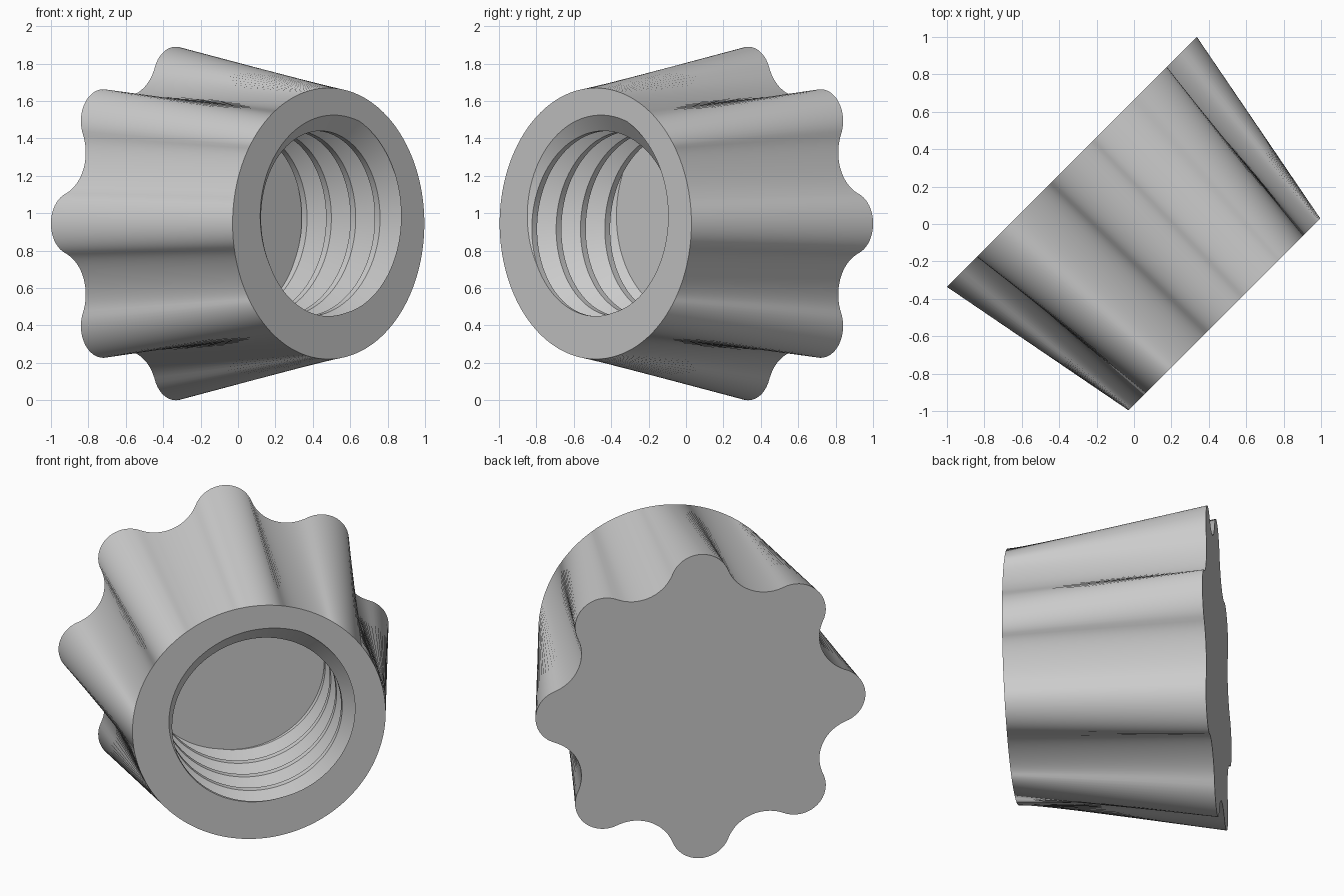
import bpy, bmesh
from math import sin, cos, sqrt, pi, radians, atan2
from mathutils import Vector

cube = bpy.data.objects.get("Cube")
if cube:
    bpy.data.objects.remove(cube)

# Main dimensions
SEGMENTS, LOBES = 320, 8
CENTRE_Z = 0.945
FRONT, BACK = 0.684, -0.47          # positions along the axis
COLLAR_R = 0.725
LOBE_R, LOBE_C = 0.17, 0.775        # convex arc radius and centre distance
VALLEY_R = 0.757                    # smallest radius between lobes
BORE_R, BORE_DEPTH = 0.495, 0.71
PITCH, DEPTH, CREST = 0.184, 0.1, 0.02
START = -0.012

AXIS = Vector((1, -1, 0)).normalized()
SIDE = Vector((1, 1, 0)).normalized()
UP = Vector((0, 0, 1))

# Concave arc tangent to two neighbouring lobes
HALF = pi / LOBES
k = VALLEY_R - LOBE_R
DIP_C = (LOBE_C ** 2 - k ** 2) / (2 * (LOBE_C * cos(HALF) - k))
DIP_R = DIP_C - VALLEY_R
f = LOBE_R / (LOBE_R + DIP_R)
TANGENT = atan2(f * DIP_C * sin(HALF),
                LOBE_C + f * (DIP_C * cos(HALF) - LOBE_C))


def grip_radius(angle):
    """Radius of the fluted outline."""
    phi = abs((angle + HALF) % (2 * HALF) - HALF)
    if phi <= TANGENT:
        return LOBE_C * cos(phi) + sqrt(LOBE_R ** 2 - (LOBE_C * sin(phi)) ** 2)
    psi = HALF - phi
    return DIP_C * cos(psi) - sqrt(DIP_R ** 2 - (DIP_C * sin(psi)) ** 2)


def thread_radius(depth, crest):
    """Radius of the V thread at a depth from the mouth."""
    off = abs((depth - crest + PITCH / 2) % PITCH - PITCH / 2)
    return BORE_R + DEPTH * max(0, off - CREST) / (PITCH / 2 - CREST)


def point(angle, radius, along):
    radial = -cos(angle) * UP - sin(angle) * SIDE
    return AXIS * along + radial * radius + UP * CENTRE_Z


def column(angle):
    """Section from back rim over the collar and down the threaded bore."""
    pts = [point(angle, grip_radius(angle), BACK),
           point(angle, COLLAR_R, FRONT)]
    crest = START + PITCH * angle / (2 * pi)
    depths = [0]
    for turn in range(-2, 6):
        for step in (-CREST, CREST, PITCH / 2):
            depths.append(crest + turn * PITCH + step)
    depths.append(BORE_DEPTH)
    for d in depths:
        d = min(max(d, 0), BORE_DEPTH)
        pts.append(point(angle, thread_radius(d, crest), FRONT - d))
    return pts


# Fluted knob body with threaded blind bore
bm = bmesh.new()
cols = [[bm.verts.new(p) for p in column(2 * pi * i / SEGMENTS)]
        for i in range(SEGMENTS + 1)]
for a, b in zip(cols, cols[1:]):
    for j in range(len(a) - 1):
        bm.faces.new((a[j], b[j], b[j + 1], a[j + 1]))
bm.faces.new([c[0] for c in cols[:-1]])
bm.faces.new([c[-1] for c in cols[:-1]])
bmesh.ops.remove_doubles(bm, verts=bm.verts[:], dist=0.00002)
bmesh.ops.recalc_face_normals(bm, faces=bm.faces[:])

mesh = bpy.data.meshes.new("fluted_knob")
bm.to_mesh(mesh)
bm.free()
knob = bpy.data.objects.new("fluted_knob", mesh)
bpy.context.collection.objects.link(knob)

# Material
grey = bpy.data.materials.new("plain_grey")
grey.use_nodes = True
colour = (0.6, 0.6, 0.6, 1)
grey.diffuse_color = colour
grey.node_tree.nodes["Principled BSDF"].inputs["Base Color"].default_value = colour
mesh.materials.append(grey)

# Smooth flutes, crisp rims and thread edges
bpy.ops.object.select_all(action="DESELECT")
knob.select_set(True)
bpy.context.view_layer.objects.active = knob
bpy.ops.object.shade_smooth_by_angle(angle=radians(30))
